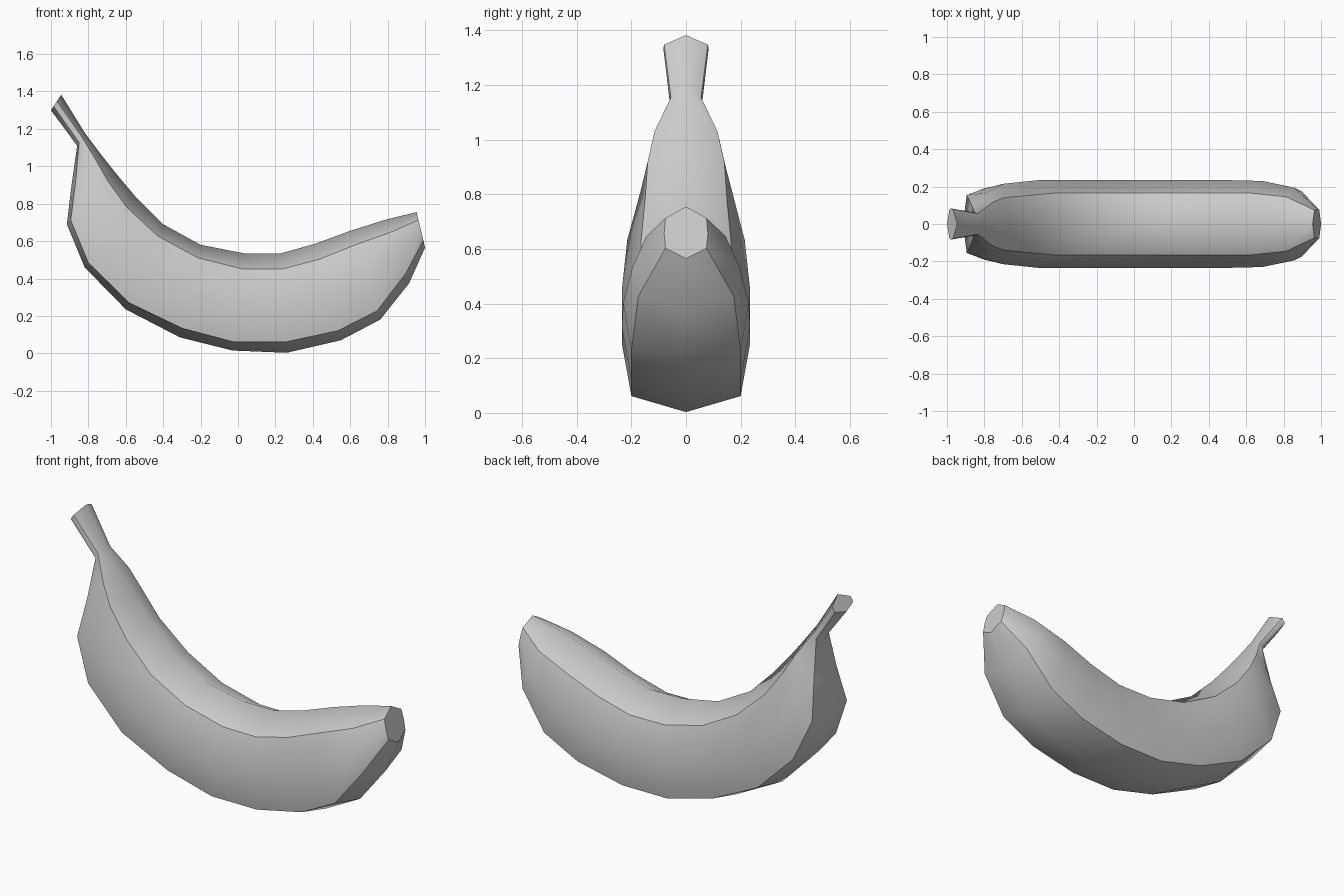
import bpy, bmesh

# Stations from stem to tip:
# inner ridge x,z | outer ridge x,z | half widths upper, middle, lower | upper, lower crease fractions
STATIONS = [
    (-.945, 1.383, -1.0, 1.30, .08, .083, .08, .42, .75),
    (-.82, 1.18, -.86, 1.11, .055, .06, .055, .35, .75),
    (-.73, 1.06, -.89, .90, .115, .125, .10, .18, .86),
    (-.655, .965, -.915, .69, .14, .165, .155, .16, .92),
    (-.55, .84, -.82, .46, .15, .215, .19, .16, .93),
    (-.40, .69, -.60, .235, .165, .235, .20, .14, .92),
    (-.20, .58, -.31, .085, .165, .235, .20, .14, .90),
    (.03, .535, -.03, .015, .165, .235, .20, .16, .91),
    (.23, .535, .26, .003, .165, .235, .20, .16, .89),
    (.41, .585, .55, .07, .165, .235, .20, .16, .90),
    (.60, .655, .76, .18, .165, .23, .20, .16, .90),
    (.79, .715, .915, .375, .145, .195, .175, .20, .85),
    (.955, .755, 1.0, .565, .075, .08, .075, .22, .80),
]

bm = bmesh.new()


def ring(tx, tz, bx, bz, wu, wm, wl, fu, fl):
    """Eight-sided section: ridge, crease, side, lower crease, keel, and mirror."""
    pts = [(0, 0), (wu, fu), (wm, (fu + fl) / 2), (wl, fl), (0, 1),
           (-wl, fl), (-wm, (fu + fl) / 2), (-wu, fu)]
    return [bm.verts.new((tx + (bx - tx) * f, y, tz + (bz - tz) * f)) for y, f in pts]


# Skin of the fruit
rings = [ring(*s) for s in STATIONS]
for a, b in zip(rings, rings[1:]):
    for i in range(8):
        j = (i + 1) % 8
        bm.faces.new((a[i], a[j], b[j], b[i]))
    # Sharp creases run lengthwise along four corners
    for i in (1, 3, 5, 7):
        bm.edges.get((a[i], b[i])).smooth = False

# End caps
for r in (rings[0], rings[-1]):
    bm.faces.new(r)
    for i in range(8):
        bm.edges.get((r[i], r[(i + 1) % 8])).smooth = False

bmesh.ops.recalc_face_normals(bm, faces=bm.faces)
for f in bm.faces:
    f.smooth = True

mesh = bpy.data.meshes.new("banana")
bm.to_mesh(mesh)
bm.free()
banana = bpy.data.objects.new("banana", mesh)
bpy.context.collection.objects.link(banana)
